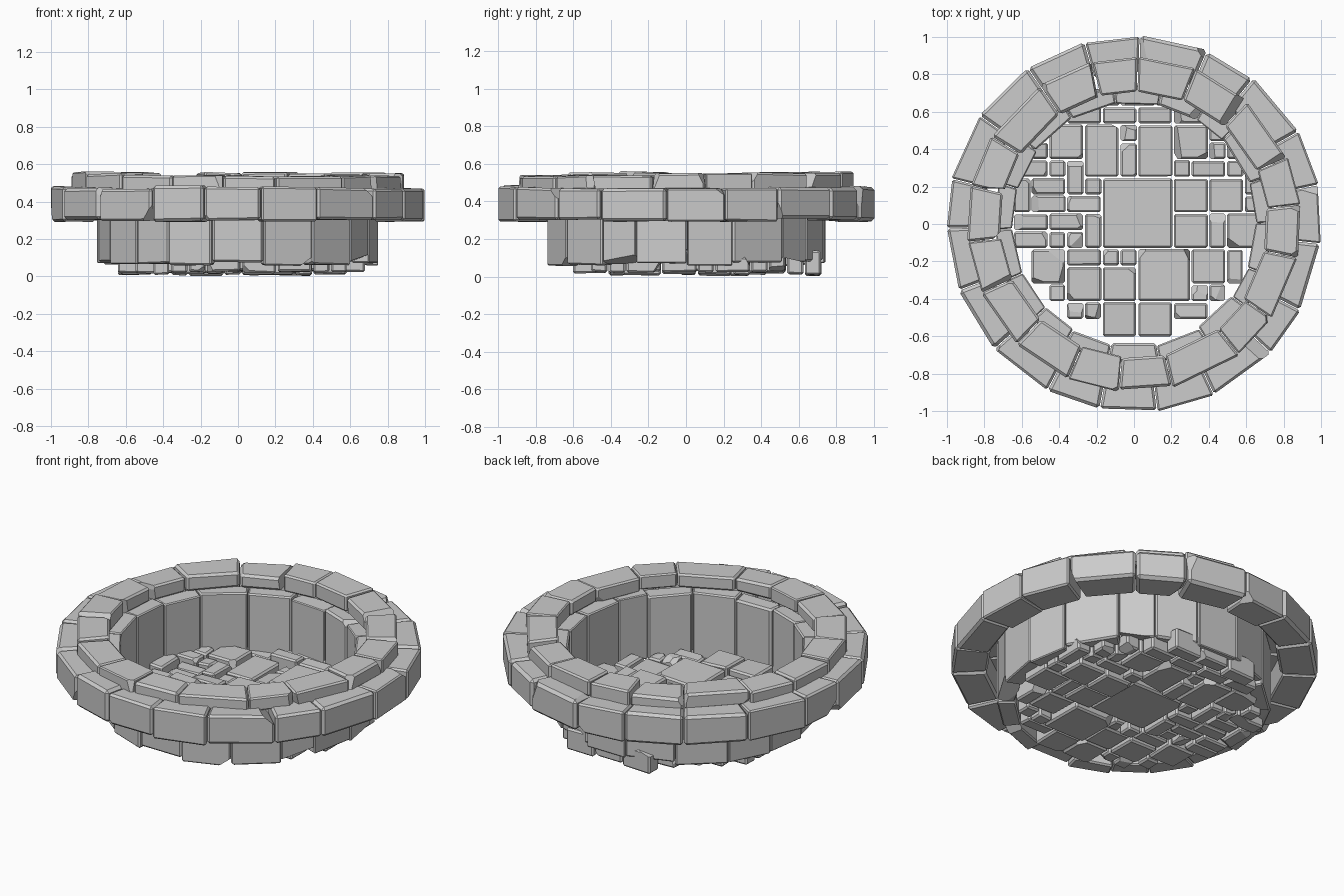
import bpy, bmesh, random
from math import sin, cos, radians, hypot
from mathutils import Vector

if "Cube" in bpy.data.objects:
    bpy.data.objects.remove(bpy.data.objects["Cube"])

random.seed(7)
U = random.uniform


def add_stone(verts, faces, base, z0, z1, bevel, chips, chip_size):
    """Prism over a 4-point base, corners chipped and edges chamfered."""
    bm = bmesh.new()
    lo = [bm.verts.new((x, y, z0 + U(-.004, .004))) for x, y in base]
    hi = [bm.verts.new((x, y, z1 + U(-.006, .006))) for x, y in base]
    bm.faces.new(lo[::-1])
    bm.faces.new(hi)
    for i in range(4):
        j = (i + 1) % 4
        bm.faces.new((lo[i], lo[j], hi[j], hi[i]))
    centre = sum((v.co for v in bm.verts), Vector()) / 8
    corners = [v.co.copy() for v in bm.verts]
    bmesh.ops.bevel(bm, geom=bm.edges[:], offset=bevel, segments=1,
                    affect='EDGES', clamp_overlap=True)
    # slice off a few corners
    for corner in random.sample(corners, chips):
        n = (corner - centre).normalized()
        tilt = U(-.2, .6) * (1 if n.z > 0 else -1)
        n = (n + Vector((U(-.5, .5), U(-.5, .5), tilt))).normalized()
        r = bmesh.ops.bisect_plane(
            bm, geom=bm.verts[:] + bm.edges[:] + bm.faces[:], dist=1e-5,
            plane_co=corner - n * chip_size * U(.6, 1.3), plane_no=n,
            clear_outer=True)
        cut = [e for e in r['geom_cut'] if isinstance(e, bmesh.types.BMEdge)]
        if cut:
            bmesh.ops.holes_fill(bm, edges=cut, sides=0)
    bmesh.ops.recalc_face_normals(bm, faces=bm.faces[:])
    bm.verts.index_update()
    start = len(verts)
    verts += [v.co.copy() for v in bm.verts]
    faces += [[start + v.index for v in f.verts] for f in bm.faces]
    bm.free()


def make_object(name, verts, faces):
    mesh = bpy.data.meshes.new(name)
    mesh.from_pydata(verts, [], faces)
    mesh.update()
    ob = bpy.data.objects.new(name, mesh)
    bpy.context.collection.objects.link(ob)


def stone_ring(name, count, first, r0, r1, z0, z1, dz0, dz1, bevel, chip, most):
    """Ring of flat-faced wedge blocks with uneven joints."""
    verts, faces = [], []
    step = 360 / count
    joints = [first + i * step + U(-.14, .14) * step for i in range(count)]
    joints.append(joints[0] + 360)
    for a, b in zip(joints, joints[1:]):
        a, b = radians(a + .15), radians(b - .15)
        ri, ro = r0 + U(-.008, .008), r1 + U(-.008, .004)
        base = [(r * cos(t), r * sin(t))
                for r, t in ((ri, a), (ro, a), (ro, b), (ri, b))]
        add_stone(verts, faces, base, z0 + U(-dz0, dz0), z1 + U(-dz1, dz1),
                  bevel * U(.6, 1.5), random.randint(0, most), chip)
    make_object(name, verts, faces)


# Ring masonry: wide outer band, raised rim, basin wall
stone_ring("outer_band", 19, 278, .81, 1.006, .30, .475, .008, .008, .012, .035, 2)
stone_ring("raised_rim", 18, 286, .715, .896, .458, .545, .004, .013, .010, .03, 2)
stone_ring("basin_wall", 18, 281, .655, .752, .07, .45, .012, .008, .008, .02, 1)

# Paving on a square lattice: large slabs first, then random small stones
CELL, X0, Y0 = .095, -.17, -.13
slabs = [(0, 0, 4, 4), (-1, 4, 2, 3), (2, -3, 3, 3), (-2, -3, 2, 2),
         (0, -5, 2, 2), (2, -5, 2, 2), (4, 5, 2, 2), (2, 4, 2, 3)]
sizes = [(2, 2), (2, 1), (1, 2), (2, 2), (1, 1), (2, 1)]
used, stones = set(), []


def inside(c, r):
    x, y = X0 + (c + .5) * CELL, Y0 + (r + .5) * CELL
    return hypot(x - .02, y - .07) < .665


def place(c, r, w, h):
    cells = {(c + i, r + j) for i in range(w) for j in range(h)}
    if cells & used or not all(inside(*q) for q in cells):
        return False
    used.update(cells)
    stones.append((c, r, w, h))
    return True


for s in slabs:
    place(*s)
spots = [(c, r) for c in range(-7, 11) for r in range(-7, 11)]
for c, r in spots:
    for w, h in random.sample(sizes, 3) + [(1, 1)]:
        if place(c, r, w, h):
            break

verts, faces = [], []
for c, r, w, h in stones:
    xa, ya = X0 + c * CELL + .003, Y0 + r * CELL + .003
    xb, yb = xa + w * CELL - U(.006, .012), ya + h * CELL - U(.006, .012)
    base = [(xa, ya), (xb, ya), (xb, yb), (xa, yb)]
    size = min(w, h) * CELL
    add_stone(verts, faces, base, U(.005, .03), U(.105, .145),
              min(.01, size * .1), random.randint(0, 3), min(.03, size * .22))
make_object("paved_floor", verts, faces)
